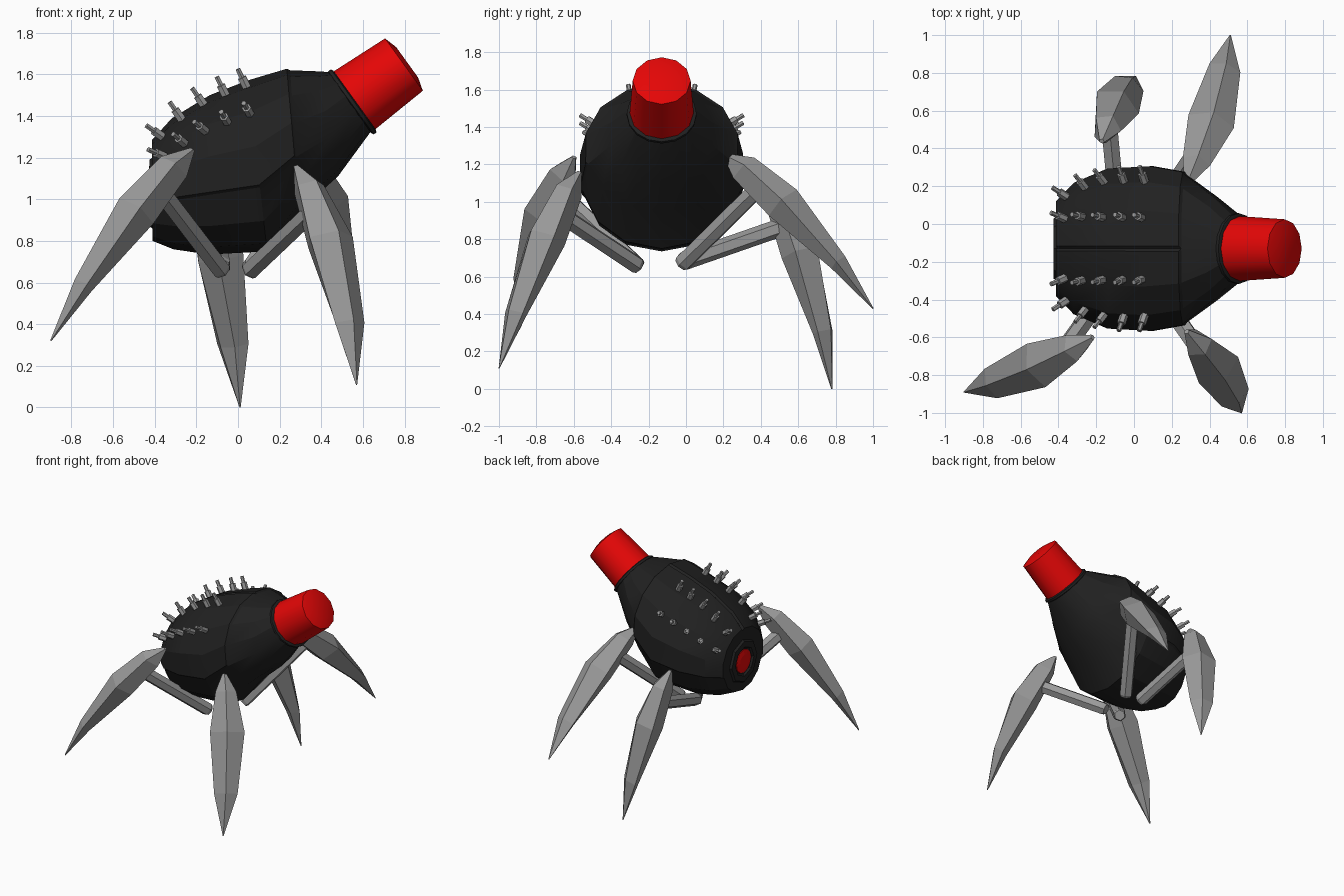
import bpy, bmesh, math
from mathutils import Vector
from mathutils.bvhtree import BVHTree

if "Cube" in bpy.data.objects:
    bpy.data.objects.remove(bpy.data.objects["Cube"])

CY = -0.13  # centre line of the body


def material(name, rgb):
    m = bpy.data.materials.new(name)
    m.diffuse_color = (*rgb, 1)
    m.use_nodes = True
    m.node_tree.nodes["Principled BSDF"].inputs["Base Color"].default_value = m.diffuse_color
    return m


BLACK = material("matte black", (0.015, 0.015, 0.015))
RED = material("bright red", (0.78, 0.002, 0.002))
GREY = material("steel grey", (0.32, 0.32, 0.32))


def loft(bm, rings):
    """Skin a list of rings (lists of points) and cap both ends."""
    vs = [[bm.verts.new(p) for p in r] for r in rings]
    n = len(vs[0])
    rows = []
    for a, b in zip(vs, vs[1:]):
        rows.append([bm.faces.new((a[i], a[(i + 1) % n], b[(i + 1) % n], b[i])) for i in range(n)])
    bm.faces.new(vs[0][::-1])
    bm.faces.new(vs[-1])
    bmesh.ops.recalc_face_normals(bm, faces=bm.faces[:])
    return rows


def finish(bm, name, mat, smooth=None):
    me = bpy.data.meshes.new(name)
    bm.to_mesh(me)
    bm.free()
    me.materials.append(mat)
    ob = bpy.data.objects.new(name, me)
    bpy.context.collection.objects.link(ob)
    if smooth:
        bpy.ops.object.select_all(action='DESELECT')
        ob.select_set(True)
        bpy.context.view_layer.objects.active = ob
        bpy.ops.object.shade_smooth_by_angle(angle=math.radians(smooth))
    return ob


def circle(centre, axis, r, n):
    axis = Vector(axis).normalized()
    ref = Vector((0, 1, 0)) if abs(axis.y) < 0.9 else Vector((0, 0, 1))
    u = (ref - axis * ref.dot(axis)).normalized()
    v = axis.cross(u)
    return [Vector(centre) + r * (u * math.cos(2 * math.pi * i / n) + v * math.sin(2 * math.pi * i / n))
            for i in range(n)]


def lathe(bm, origin, axis, profile, n):
    """Turned part: profile is (distance along axis, radius)."""
    axis = Vector(axis).normalized()
    loft(bm, [circle(Vector(origin) + axis * d, axis, r, n) for d, r in profile])


# Body: tilted oval sections given as top x, top z, bottom x, bottom z, half width
SECTIONS = [
    (-0.41, 1.27, -0.41, 0.80, 0.24),
    (-0.31, 1.38, -0.31, 0.76, 0.345),
    (-0.13, 1.49, -0.14, 0.735, 0.42),
    (0.05, 1.56, 0.14, 0.75, 0.432),
    (0.25, 1.62, 0.30, 0.95, 0.40),
    (0.38, 1.615, 0.48, 1.11, 0.28),
    (0.46, 1.61, 0.645, 1.335, 0.17),
]
N = 14


def power(v):
    return math.copysign(abs(v) ** 0.95, v)


def section(xt, zt, xb, zb, w):
    top, bot = Vector((xt, CY, zt)), Vector((xb, CY, zb))
    mid, half = (top + bot) / 2, (top - bot) / 2
    return [mid + half * power(math.cos(2 * math.pi * i / N))
            + Vector((0, w * power(math.sin(2 * math.pi * i / N)), 0)) for i in range(N)]


bm = bmesh.new()
rows = loft(bm, [section(*s) for s in SECTIONS])
# Raised shell plates, one on each side of a centre groove
for side in (range(0, 4), range(N - 4, N)):
    faces = [row[i] for row in rows[:4] for i in side]
    bmesh.ops.inset_region(bm, faces=faces, thickness=0.012, depth=0.014, use_even_offset=True)
bm.normal_update()
tree = BVHTree.FromBMesh(bm)
finish(bm, "body", BLACK, 22)

# Neck collar and head
AXIS = Vector((0.81, 0, 0.585))
NECK = Vector((0.549, CY, 1.468))
bm = bmesh.new()
lathe(bm, NECK, AXIS, [(-0.014, 0.175), (-0.008, 0.187), (0.008, 0.187), (0.014, 0.175)], 16)
finish(bm, "neck_collar", BLACK, 35)
bm = bmesh.new()
lathe(bm, NECK, AXIS, [(0.0, 0.172), (0.306, 0.155), (0.325, 0.09)], 12)
finish(bm, "head", RED, 35)

# Tail lens: stepped black ring with a domed red disc set into it
TAIL = (-0.405, CY, 1.03)
bm = bmesh.new()
lathe(bm, TAIL, (-1, 0, 0), [(0, 0.175), (0.02, 0.16), (0.022, 0.115), (0.008, 0.105)], 8)
finish(bm, "tail_ring", BLACK)
bm = bmesh.new()
lathe(bm, TAIL, (-1, 0, 0), [(0.0, 0.096), (0.012, 0.09), (0.02, 0.055)], 12)
finish(bm, "tail_lens", RED)

# Spikes: two rows per side, seated on the shell and leaning backwards
INNER = [(-0.39, 0.17, 1.32), (-0.28, 0.17, 1.40), (-0.18, 0.17, 1.48), (-0.07, 0.17, 1.53), (0.03, 0.17, 1.57)]
OUTER = [(-0.39, 0.30, 1.22), (-0.27, 0.34, 1.28), (-0.17, 0.37, 1.34), (-0.06, 0.39, 1.39), (0.05, 0.39, 1.43)]
bm = bmesh.new()
for x, y, z in INNER + OUTER:
    for s in (1, -1):
        base, normal, _, _ = tree.find_nearest(Vector((x, CY + s * y, z)))
        d = (normal + Vector((-0.15, 0, 0.1))).normalized()
        lathe(bm, base, d, [(-0.02, 0.023), (0.052, 0.023), (0.053, 0.013), (0.098, 0.013)], 6)
finish(bm, "spikes", GREY)

# Legs: blade top, blade tip, hip, sideways bulge
LEGS = {
    "front_left": ((-0.22, -0.60, 1.24), (-0.90, -0.89, 0.32), (-0.08, -0.26, 0.66), 0.02),
    "front_right": ((0.28, -0.57, 1.16), (0.57, -1.0, 0.11), (0.06, -0.26, 0.66), 0.025),
    "back_right": ((0.28, 0.21, 1.25), (0.51, 1.0, 0.43), (0.06, -0.02, 0.67), -0.03),
    "back_left": ((-0.17, 0.44, 1.11), (0.01, 0.78, 0.0), (-0.08, -0.02, 0.68), 0.02),
}
# Blade stations: position along blade, outer ridge, side height, inner face, half width, bulge factor
BLADE = [(0, 0.012, 0.0, -0.012, 0.015, 0), (0.11, 0.108, 0.055, -0.045, 0.075, 0.5),
         (0.36, 0.156, 0.085, -0.04, 0.125, 1), (0.74, 0.092, 0.055, 0.0, 0.085, 0.7),
         (1.0, 0.003, 0.0, -0.003, 0.003, 0)]
for name, (top, tip, hip, lean) in LEGS.items():
    top, tip, hip = Vector(top), Vector(tip), Vector(hip)
    axis = (tip - top).normalized()
    up = Vector((0, 0, 1))
    bow = (up - axis * up.dot(axis)).normalized()
    side = axis.cross(bow)
    bm = bmesh.new()
    rings = []
    for t, o, m, i, w, k in BLADE:
        c = top.lerp(tip, t) - side * lean * k
        rings.append([c + bow * b + side * a for a, b in
                      ((0, o), (w, m), (w * 0.45, i), (-w * 0.45, i), (-w, m))])
    loft(bm, rings)
    finish(bm, name + "_blade", GREY)
    # Hexagonal upper strut from the hip to the blade
    knee = top.lerp(tip, 0.22)
    bm = bmesh.new()
    length = (knee - hip).length
    lathe(bm, hip, knee - hip, [(-0.01, 0.04), (0.01, 0.049), (length, 0.049)], 6)
    finish(bm, name + "_strut", GREY)
